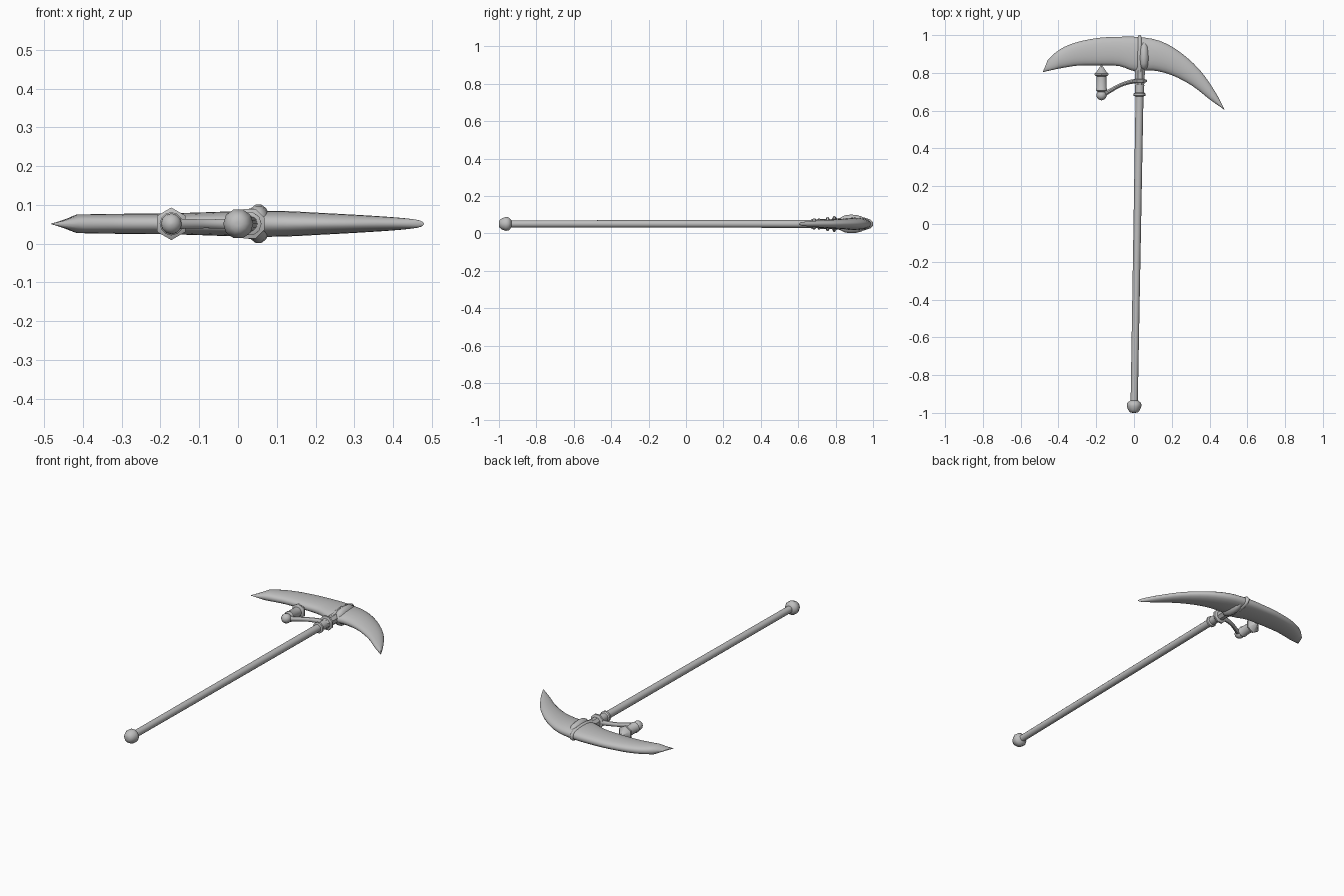
import bpy, bmesh, math
from mathutils import Vector

if "Cube" in bpy.data.objects:
    bpy.data.objects.remove(bpy.data.objects["Cube"])

Z = 0.051  # height of the tool's centre plane

metal = bpy.data.materials.new("grey metal")
metal.diffuse_color = (0.52, 0.52, 0.52, 1)
metal.use_nodes = True
metal.node_tree.nodes["Principled BSDF"].inputs["Base Color"].default_value = metal.diffuse_color


def finish(name, bm, angle=40):
    bmesh.ops.recalc_face_normals(bm, faces=bm.faces)
    mesh = bpy.data.meshes.new(name)
    bm.to_mesh(mesh)
    bm.free()
    mesh.materials.append(metal)
    ob = bpy.data.objects.new(name, mesh)
    bpy.context.collection.objects.link(ob)
    bpy.ops.object.select_all(action='DESELECT')
    ob.select_set(True)
    bpy.context.view_layer.objects.active = ob
    bpy.ops.object.shade_smooth_by_angle(angle=math.radians(angle))
    return ob


def skin(name, rings, angle=40):
    """Bridge rings of points into a closed, capped tube."""
    bm = bmesh.new()
    loops = [[bm.verts.new(p) for p in ring] for ring in rings]
    n = len(loops[0])
    for a, b in zip(loops, loops[1:]):
        for i in range(n):
            bm.faces.new((a[i], a[(i + 1) % n], b[(i + 1) % n], b[i]))
    bm.faces.new(loops[0])
    bm.faces.new(loops[-1])
    return finish(name, bm, angle)


def ring(centre, u, v, n, phase=0.0, power=1.0):
    """Ellipse of n points; a power below 1 makes it boxier across v."""
    pts = []
    for i in range(n):
        a = math.tau * (i + phase) / n
        s = math.sin(a)
        pts.append(centre + u * math.cos(a) + v * math.copysign(abs(s) ** power, s))
    return pts


def lathe(name, profile, x_at, n, phase=0.0, angle=40, flat=1.0):
    """Turn (y, radius) pairs round an axis running along y."""
    up, side = Vector((0, 0, 1)), Vector((flat, 0, 0))
    return skin(name, [ring(Vector((x_at(y), y, Z)), side * r, up * r, n, phase)
                       for y, r in profile], angle)


def smooth_rows(rows, steps=3):
    """Catmull-Rom interpolation of equal-length rows."""
    out = []
    for i in range(len(rows) - 1):
        p0, p1, p2 = rows[max(i - 1, 0)], rows[i], rows[i + 1]
        p3 = rows[min(i + 2, len(rows) - 1)]
        for s in range(steps):
            t = s / steps
            out.append([0.5 * (2 * b + (c - a) * t + (2 * a - 5 * b + 4 * c - d) * t * t
                               + (3 * b - a - 3 * c + d) * t ** 3)
                        for a, b, c, d in zip(p0, p1, p2, p3)])
    return out + [list(rows[-1])]


def shaft_x(y):
    return 0.0175 * (y + 1)  # the shaft leans slightly


def lamp_x(y):
    return -0.172


# Shaft and rounded pommel
lathe("shaft", [(-0.96, 0.019), (0.8, 0.021)], shaft_x, 12)
lathe("pommel", [(-1.0, 0.006), (-0.998, 0.02), (-0.985, 0.031), (-0.964, 0.039),
                 (-0.948, 0.037), (-0.934, 0.021)], shaft_x, 10, angle=75)

# Collars under the head and the narrow socket rib that crosses it
lathe("lower_collar", [(0.675, 0.021), (0.679, 0.031), (0.69, 0.031), (0.696, 0.024),
                       (0.735, 0.024)], shaft_x, 10)
lathe("upper_collar", [(0.735, 0.024), (0.748, 0.028), (0.752, 0.041), (0.762, 0.041),
                       (0.768, 0.027), (0.83, 0.029)], shaft_x, 8, 0.5)
lathe("socket_rib", [(0.8, 0.028), (0.85, 0.037), (0.9, 0.04), (0.95, 0.035),
                     (0.985, 0.024), (1.0, 0.01)], lambda y: 0.03, 12, angle=75, flat=0.5)

# Swelling beside the rib, on the pointed side
lathe("socket_swelling", [(0.815, 0.012), (0.828, 0.036), (0.85, 0.047), (0.88, 0.051),
                          (0.91, 0.049), (0.94, 0.041), (0.965, 0.022)],
      lambda y: 0.053, 14, angle=75, flat=0.62)

# Head: outer edge x, y / inner edge x, y / half thickness
blade = [(-0.420, 0.904, -0.412, 0.820, 0.024),
         (-0.370, 0.937, -0.350, 0.831, 0.025),
         (-0.290, 0.966, -0.290, 0.839, 0.026),
         (-0.180, 0.986, -0.180, 0.840, 0.027),
         (-0.077, 0.991, -0.077, 0.836, 0.030),
         (0.024, 0.990, 0.005, 0.808, 0.033),
         (0.135, 0.970, 0.095, 0.813, 0.033),
         (0.240, 0.913, 0.195, 0.790, 0.028),
         (0.347, 0.817, 0.305, 0.734, 0.022),
         (0.426, 0.706, 0.400, 0.660, 0.016),
         (0.470, 0.625, 0.457, 0.620, 0.010),
         (0.480, 0.605, 0.476, 0.606, 0.003)]
rows = [[-0.457, 0.868, -0.483, 0.804, 0.002]] + smooth_rows(blade)  # chisel edge first
rings = []
for ox, oy, ix, iy, h in rows:
    outer, inner = Vector((ox, oy, Z)), Vector((ix, iy, Z))
    boxy = 0.75 if ox < 0 else min(1.0, 0.75 + ox)
    rings.append(ring((outer + inner) / 2, (outer - inner) / 2,
                      Vector((0, 0, max(h, 0.002))), 20, power=boxy))
skin("pick_head", rings, 50)

# Curved bracket: centre x, y / half width / half height
arm = [(0.030, 0.757, 0.013, 0.018), (-0.02, 0.752, 0.011, 0.014),
       (-0.077, 0.733, 0.010, 0.012), (-0.13, 0.703, 0.011, 0.013),
       (-0.172, 0.680, 0.013, 0.015)]
path = smooth_rows(arm)
rings = []
for i, (x, y, w, h) in enumerate(path):
    a, b = path[max(i - 1, 0)], path[min(i + 1, len(path) - 1)]
    side = Vector((a[1] - b[1], b[0] - a[0], 0)).normalized()
    rings.append(ring(Vector((x, y, Z)), side * w, Vector((0, 0, h)), 10))
skin("bracket_arm", rings)

# Ball joint at the end of the bracket
lathe("bracket_ball", [(0.682 - 0.027 * math.cos(math.pi * k / 8),
                        max(0.027 * math.sin(math.pi * k / 8), 0.002))
                       for k in range(9)], lamp_x, 12)

# Small lamp with a pointed six-sided cap
lathe("lamp_body", [(0.70, 0.02), (0.708, 0.030), (0.714, 0.030), (0.718, 0.027),
                    (0.785, 0.027)], lamp_x, 12)
lathe("lamp_cap", [(0.78, 0.028), (0.789, 0.042), (0.797, 0.042), (0.801, 0.035),
                   (0.842, 0.002)], lamp_x, 6, 0.5)
